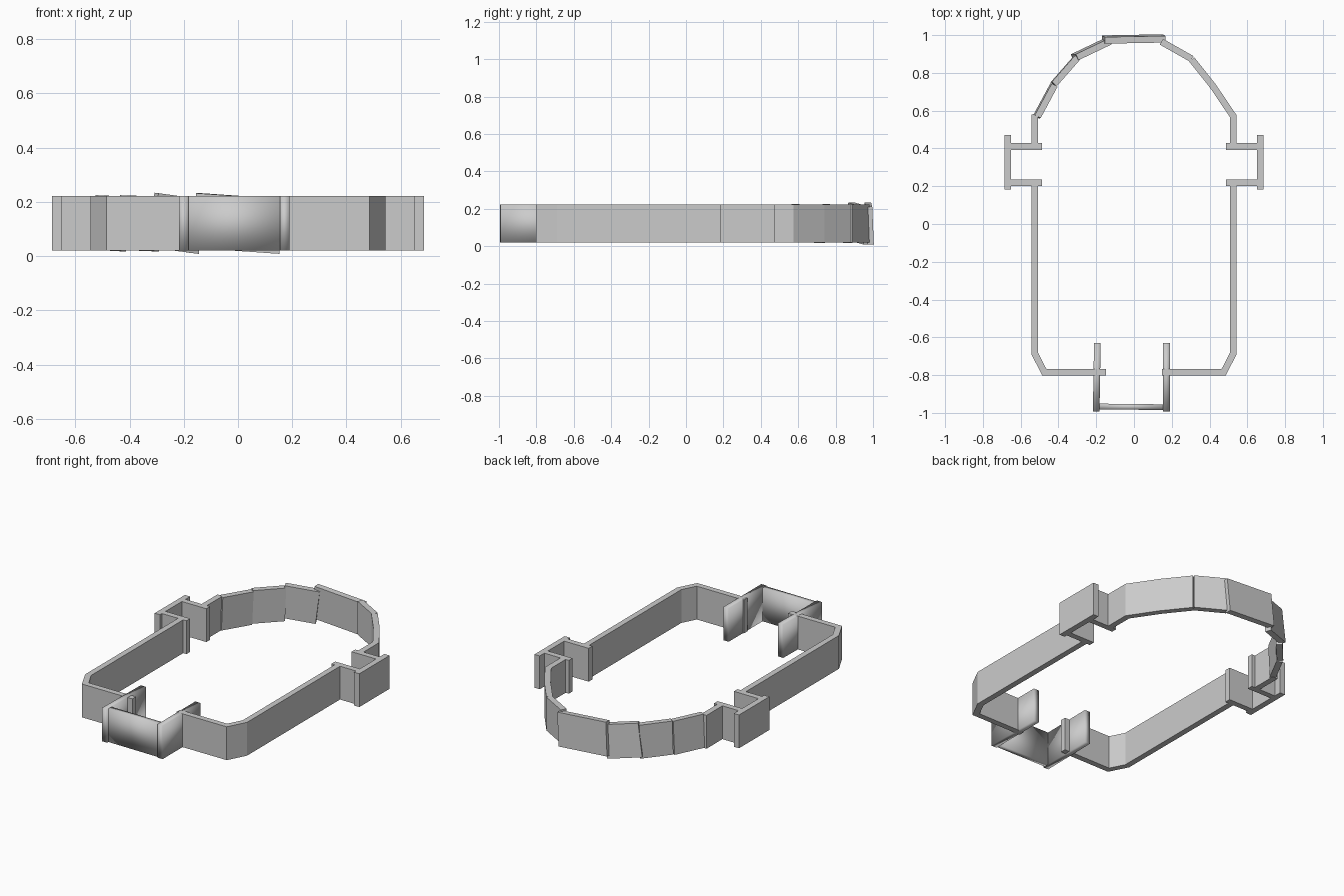
import bpy, bmesh, math
from mathutils import Vector, Matrix

if "Cube" in bpy.data.objects:
    bpy.data.objects.remove(bpy.data.objects["Cube"])

Z0, H, T = 0.02, 0.202, 0.035


def finish(name, bm):
    bmesh.ops.recalc_face_normals(bm, faces=bm.faces)
    me = bpy.data.meshes.new(name)
    bm.to_mesh(me)
    bm.free()
    ob = bpy.data.objects.new(name, me)
    bpy.context.collection.objects.link(ob)
    return ob


def wall(name, pts, mirror=True):
    """Mitred wall of constant thickness along a plan centreline."""
    for s in ((1, -1) if mirror else (1,)):
        p = [Vector((x * s, y)) for x, y in pts]
        dirs = [(b - a).normalized() for a, b in zip(p, p[1:])]
        sides = ([], [])
        for i, q in enumerate(p):
            a, b = dirs[max(i - 1, 0)], dirs[min(i, len(dirs) - 1)]
            t = (a + b).normalized()
            n = Vector((-t.y, t.x)) * (T / 2 / t.dot(a))
            sides[0].append(q + n)
            sides[1].append(q - n)
        bm = bmesh.new()
        rings = [[bm.verts.new((v.x, v.y, z)) for v, z in
                  ((l, Z0), (r, Z0), (r, Z0 + H), (l, Z0 + H))] for l, r in zip(*sides)]
        for a, b in zip(rings, rings[1:]):
            for k in range(4):
                bm.faces.new((a[k], a[(k + 1) % 4], b[(k + 1) % 4], b[k]))
        bm.faces.new(rings[0])
        bm.faces.new(rings[-1])
        finish(name + ("_right" if s > 0 else "_left") * mirror, bm)


def slab(name, a, b, roll=0, lean=0, t=T, smooth=False):
    """Upright slab from a to b, rolled in its own plane and leaned outwards."""
    a, b = Vector(a), Vector(b)
    c, d = (a + b) / 2, b - a
    m = (Matrix.Translation((c.x, c.y, Z0 + H / 2))
         @ Matrix.Rotation(math.atan2(d.y, d.x), 4, 'Z')
         @ Matrix.Rotation(math.radians(lean), 4, 'X')
         @ Matrix.Rotation(math.radians(roll), 4, 'Y')
         @ Matrix.Diagonal((d.length, t, H, 1)))
    bm = bmesh.new()
    bmesh.ops.create_cube(bm, size=1, matrix=m)
    ob = finish(name, bm)
    if smooth:
        for f in ob.data.polygons:
            f.use_smooth = True


# main side walls with chamfered front corners
wall("side_wall", [(0.148, -0.784), (0.475, -0.784), (0.526, -0.685), (0.526, 0.205)])

# side alcoves: two short arms and an outer panel
wall("alcove_front_arm", [(0.487, 0.219), (0.655, 0.219)])
wall("alcove_back_arm", [(0.487, 0.41), (0.655, 0.41)])
wall("alcove_outer_panel", [(0.669, 0.182), (0.669, 0.472)])

# walls behind the alcoves and the tidy right half of the apse
wall("apse_wall_right", [(0.526, 0.425), (0.526, 0.57), (0.418, 0.73), (0.305, 0.872)], False)
wall("apse_wall_left", [(-0.526, 0.425), (-0.526, 0.58)], False)
slab("apse_slab_right", (0.306, 0.874), (0.145, 0.965))

# loosely set apse slabs
slab("apse_slab_back", (-0.162, 0.977), (0.160, 0.982), 4, 2.5)
slab("apse_slab_upper_left", (-0.315, 0.883), (-0.138, 0.966), 7, 3)
slab("apse_slab_middle_left", (-0.425, 0.74), (-0.302, 0.88), 1.5, 1)
slab("apse_slab_lower_left", (-0.514, 0.568), (-0.424, 0.735), 1.5, 2)

# front porch
slab("porch_left_wall", (-0.194, -0.63), (-0.2, -0.993), smooth=True)
slab("porch_right_wall", (0.172, -0.63), (0.172, -0.993), smooth=True)
slab("porch_front_panel", (-0.19, -0.966), (0.168, -0.97), t=0.03, smooth=True)
